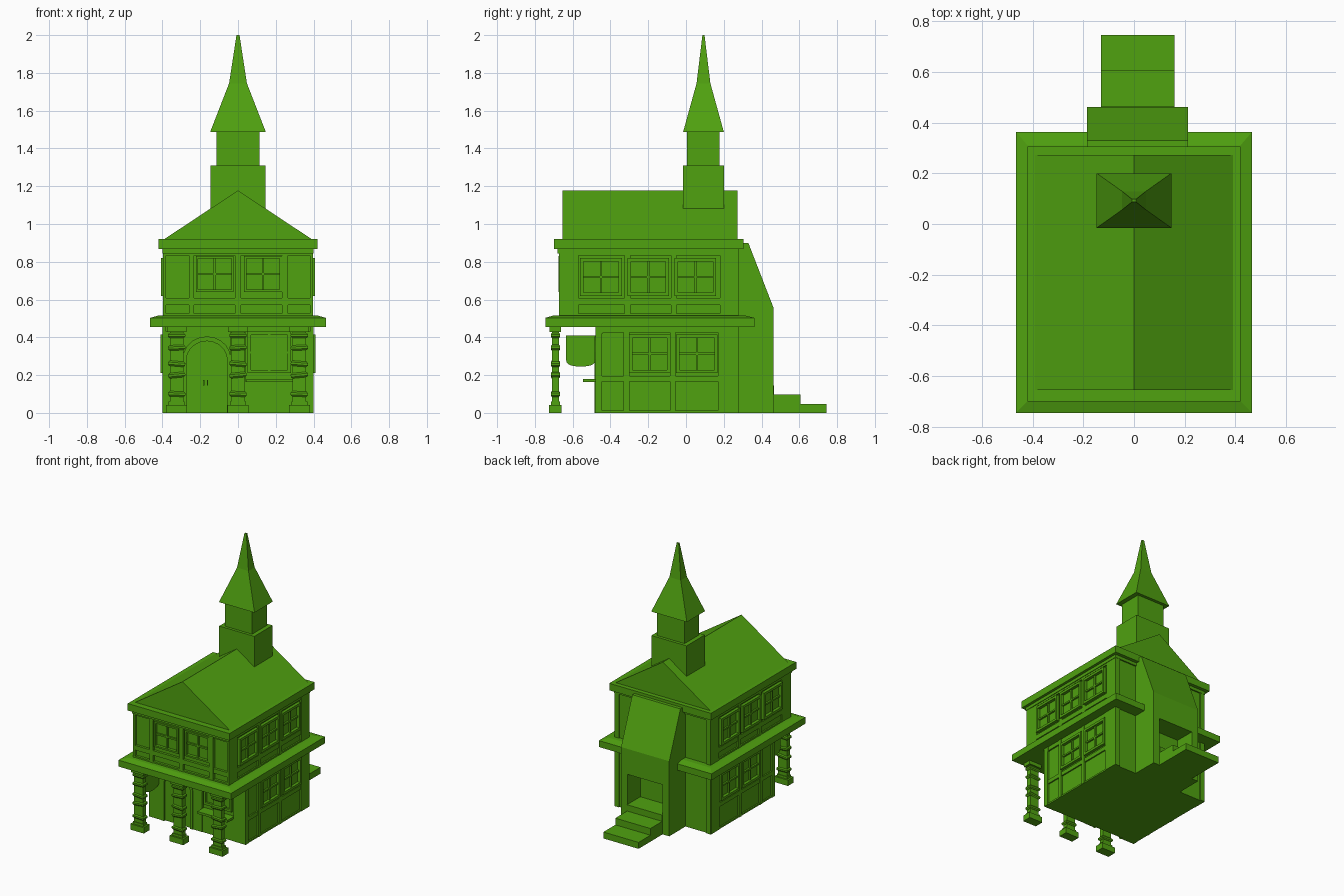
import bpy, math
from mathutils import Vector, Matrix

if "Cube" in bpy.data.objects:
    bpy.data.objects.remove(bpy.data.objects["Cube"])

mat = bpy.data.materials.new("green")
mat.diffuse_color = (0.08, 0.36, 0.005, 1)
mat.use_nodes = True
mat.node_tree.nodes["Principled BSDF"].inputs["Base Color"].default_value = mat.diffuse_color


def mesh(name, verts, faces):
    me = bpy.data.meshes.new(name)
    me.from_pydata(verts, [], faces)
    me.materials.append(mat)
    ob = bpy.data.objects.new(name, me)
    bpy.context.collection.objects.link(ob)
    return ob


CUBE = [(3, 2, 1, 0), (4, 5, 6, 7), (0, 1, 5, 4), (1, 2, 6, 5), (2, 3, 7, 6), (3, 0, 4, 7)]


def boxes(name, items):
    """One object from boxes (x0, x1, y0, y1, z0, z1)."""
    V, F = [], []
    for b in items:
        x0, x1 = sorted(b[0:2])
        y0, y1 = sorted(b[2:4])
        z0, z1 = b[4:6]
        n = len(V)
        V += [(x, y, z) for z in (z0, z1) for x, y in ((x0, y0), (x1, y0), (x1, y1), (x0, y1))]
        F += [tuple(i + n for i in f) for f in CUBE]
    return mesh(name, V, F)


def stack(name, rings):
    """Rectangular rings (x0, x1, y0, y1, z) joined from bottom to top."""
    V, F = [], []
    for x0, x1, y0, y1, z in rings:
        V += [(x0, y0, z), (x1, y0, z), (x1, y1, z), (x0, y1, z)]
    for k in range(len(rings) - 1):
        for i in range(4):
            j = (i + 1) % 4
            F.append((4 * k + i, 4 * k + j, 4 * k + 4 + j, 4 * k + 4 + i))
    n = len(V)
    F += [(3, 2, 1, 0), (n - 4, n - 3, n - 2, n - 1)]
    return mesh(name, V, F)


def prism(name, pts, a, b, axis):
    """Extrude a profile along x (pts are y,z) or y (pts are x,z)."""
    put = (lambda p, t: (t, p[0], p[1])) if axis == 'x' else (lambda p, t: (p[0], t, p[1]))
    n = len(pts)
    V = [put(p, a) for p in pts] + [put(p, b) for p in pts]
    F = [tuple(range(n)), tuple(range(2 * n - 1, n - 1, -1))]
    F += [(i, i + n, (i + 1) % n + n, (i + 1) % n) for i in range(n)]
    ob = mesh(name, V, F)
    import bmesh
    bm = bmesh.new()
    bm.from_mesh(ob.data)
    bmesh.ops.recalc_face_normals(bm, faces=bm.faces)
    bm.to_mesh(ob.data)
    bm.free()
    return ob


def side(s, d0, d1, u0, u1, z0, z1):      # slab on a side wall
    return (s * d0, s * d1, u0, u1, z0, z1)


def front(d0, d1, u0, u1, z0, z1):        # slab on a front or back wall
    return (u0, u1, d0, d1, z0, z1)


def window(name, put, u0, u1, z0, z1, base, proud, t=0.018):
    """Frame with a cross of glazing bars."""
    um, zm, m = (u0 + u1) / 2, (z0 + z1) / 2, 0.006
    bar = base + (proud - base) * 0.6
    boxes(name, [put(base, proud, u0, u0 + t, z0, z1), put(base, proud, u1 - t, u1, z0, z1),
                 put(base, proud, u0 + t, u1 - t, z0, z0 + t), put(base, proud, u0 + t, u1 - t, z1 - t, z1),
                 put(base, bar, um - m, um + m, z0 + t, z1 - t),
                 put(base, bar, u0 + t, u1 - t, zm - m, zm + m)])


# Storeys and eaves
boxes("ground_floor", [(-.387, .387, -.465, .27, 0, .46)])
boxes("upper_floor", [(-.385, .385, -.652, .27, .5, .88)])
stack("porch_roof", [(-.465, .465, -.745, .363, .455), (-.465, .465, -.745, .363, .503),
                     (-.42, .42, -.70, .31, .516)])
boxes("cornice", [(-.42, .42, -.70, .305, .868, .92), (-.40, .40, -.68, .28, .845, .868)])
prism("gable_roof", [(-.39, .92), (.39, .92), (0, 1.178)], -.655, .272, 'y')

# Bell tower and spire
stack("tower_base", [(-.145, .145, -.015, .2, 1.08), (-.145, .145, -.015, .2, 1.31)])
stack("tower_top", [(-.113, .113, .006, .178, 1.3), (-.113, .113, .006, .178, 1.49)])
stack("spire", [(-.147, .147, -.015, .2, 1.488), (-.047, .047, .056, .129, 1.745),
                (-.008, .008, .087, .098, 2.0)])

# Timber frame and windows on both sides
for s, tag in ((-1, "left"), (1, "right")):
    up = [(-.67, -.625), (-.325, -.295), (-.08, -.05), (.18, .272)]
    low = [(-.48, -.445), (-.33, -.30), (-.085, -.055), (.17, .272)]
    boxes(tag + "_upper_timber", [side(s, .38, .397, a, b, .515, .85) for a, b in up] +
          [side(s, .38, .395, -.66, .27, a, b) for a, b in ((.515, .527), (.572, .607), (.832, .85))] +
          [side(s, .38, .395, -.625, -.57, .527, .85)])
    boxes(tag + "_lower_timber", [side(s, .38, .40, a, b, 0, .457) for a, b in low] +
          [side(s, .38, .397, -.46, .27, a, b) for a, b in ((0, .012), (.165, .195), (.425, .457))])
    for i, c in enumerate((-.45, -.2, .05)):
        window(f"{tag}_upper_window_{i}", lambda *a: side(s, *a), c - .11, c + .11, .62, .82, .383, .407)
    for i, c in enumerate((-.192, .058)):
        window(f"{tag}_lower_window_{i}", lambda *a: side(s, *a), c - .11, c + .11, .21, .415, .385, .409)

# Front upper wall
boxes("front_upper_timber", [front(-.64, -.672, a, b, .515, .85) for a, b in
                             ((-.397, -.385), (-.26, -.232), (-.016, .016), (.232, .265), (.385, .397))] +
      [front(-.64, -.67, -.39, .39, a, b) for a, b in ((.515, .527), (.572, .607), (.832, .85))])
for i, c in enumerate((-.123, .132)):
    window(f"front_upper_window_{i}", front, c - .1, c + .1, .64, .83, -.65, -.674, .012)

# Back wall timber
for y, z0, z1, tag in ((.27, .515, .85, "upper"), (.27, 0, .457, "lower")):
    boxes(f"back_{tag}_timber", [front(y - .01, y + .008, a, b, z0, z1)
                                 for a, b in ((-.397, -.36), (.36, .397))])

# Shop front: posts, window, shelf
boxes("front_lower_timber", [front(-.45, -.48, a, b, 0, .43) for a, b in
                             ((-.40, -.29), (-.04, .04), (.30, .40))] +
      [front(-.45, -.478, .04, .30, 0, .165)])
boxes("front_beam", [front(-.44, -.467, -.40, .40, .42, .457)])
window("shop_window", front, .05, .28, .21, .43, -.462, -.48)
boxes("shop_shelf", [(.045, .295, -.545, -.46, .163, .18)])


# Arched door with trim
def arch(c, r, spring, rise, n=10):
    return [(c + r, 0)] + [(c + r * math.cos(math.pi * i / n), spring + rise * math.sin(math.pi * i / n))
                           for i in range(n + 1)] + [(c - r, 0)]


prism("door", arch(-.165, .11, .28, .10), -.45, -.47, 'y')
o, k = arch(-.165, .128, .285, .12), arch(-.165, .108, .28, .10)
n = len(o)
V = [(p[0], y, p[1]) for y in (-.484, -.46) for q in (o, k) for p in q]
F = []
for i in range(n - 1):
    a, b, c, d = i, i + n, i + 2 * n, i + 3 * n
    F += [(a, b, b + 1, a + 1), (a, a + 1, c + 1, c), (b + 1, b, d, d + 1)]
mesh("door_trim", V, F)
boxes("door_handle", [(-.185, -.178, -.482, -.465, .145, .175), (-.165, -.158, -.482, -.465, .145, .175)])

# Hanging sign with rounded bottom
sign = [(-.48, .41), (-.635, .41), (-.635, .285)]
sign += [(-.5575 - .0775 * math.cos(math.pi * i / 12), .285 - .04 * math.sin(math.pi * i / 12) ** .6)
         for i in range(1, 12)] + [(-.48, .285)]
prism("hanging_sign", sign, -.335, -.315, 'x')
boxes("sign_bracket", [(-.33, -.32, -.50, -.45, .385, .4)])

# Porch columns wrapped with tilted bands
for i, x in enumerate((-.325, 0, .325)):
    boxes(f"column_{i}", [(x - .056, x + .056, -.726, -.658, 0, .043),
                          (x - .036, x + .036, -.709, -.673, .04, .43),
                          (x - .043, x + .043, -.714, -.668, .043, .06),
                          (x - .052, x + .052, -.722, -.662, .428, .458)])
    for j, (z, tilt) in enumerate(((.10, .04), (.20, -.1), (.26, .08), (.345, -.05), (.41, 0))):
        band = stack(f"column_{i}_band_{j}", [(-w, w, -d, d, h) for w, d, h in
                                              ((.038, .019, -.014), (.046, .025, -.006),
                                               (.046, .025, .006), (.038, .019, .014))])
        band.matrix_world = Matrix.Translation((x, -.691, z)) @ Matrix.Rotation(tilt, 4, 'Y')

# Rear entrance with sloped top, doorway recess and steps
full = [(.25, 0), (.462, 0), (.462, .56), (.33, .9), (.25, .9)]
prism("entrance_cheek_a", full, -.185, -.13, 'x')
prism("entrance_cheek_b", full, .16, .212, 'x')
prism("entrance_hood", [(.25, .37), (.462, .37), (.462, .56), (.33, .9), (.25, .9)], -.13, .16, 'x')
boxes("entrance_floor", [(-.13, .16, .25, .466, 0, .145), (-.13, .16, .25, .31, .145, .37)])
boxes("rear_steps", [(-.13, .16, .46, .605, 0, .098), (-.13, .16, .46, .745, 0, .048)])
